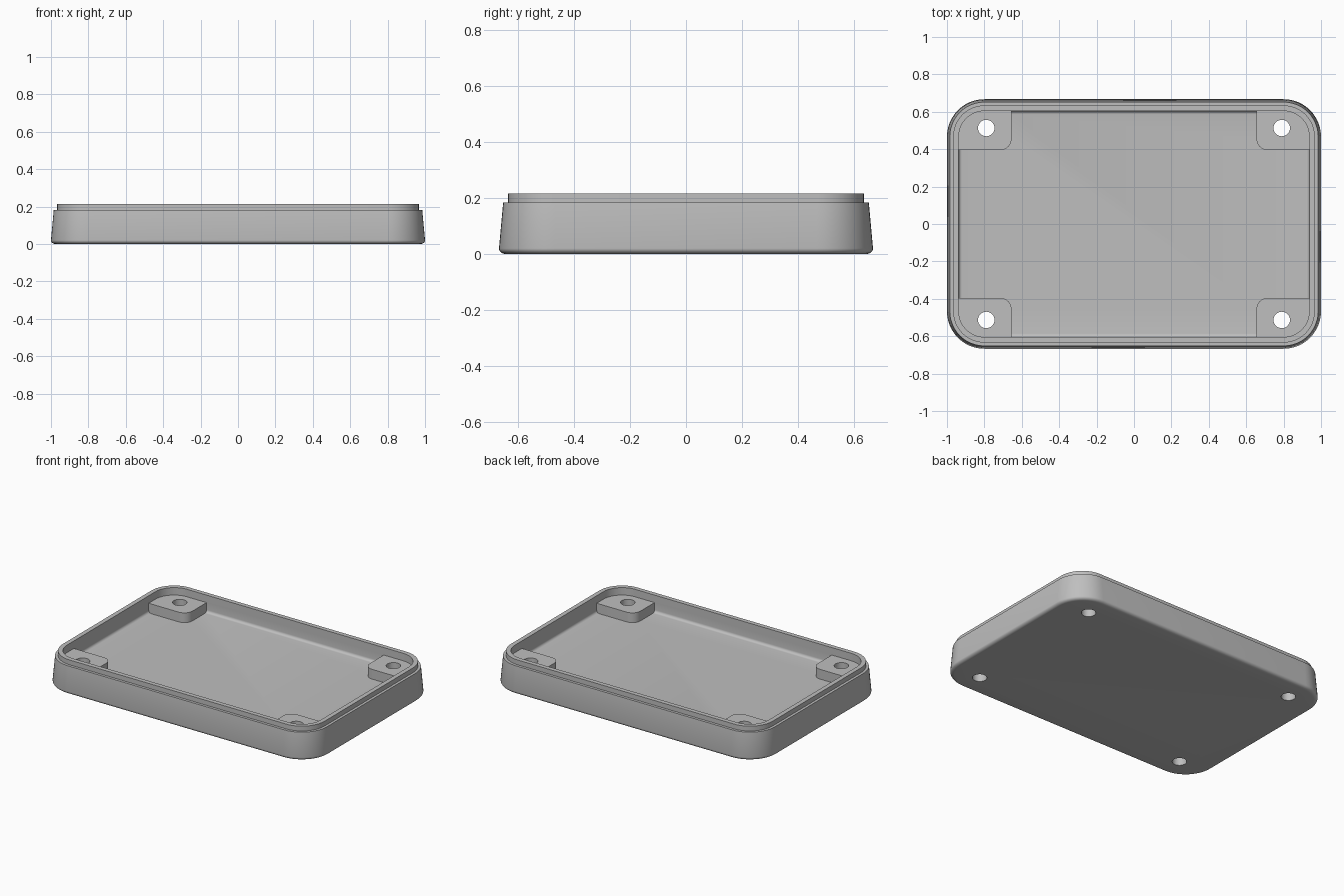
import bpy
import bmesh
import math

if "Cube" in bpy.data.objects:
    bpy.data.objects.remove(bpy.data.objects["Cube"], do_unlink=True)

# One grey plastic
grey = bpy.data.materials.new("grey plastic")
grey.use_nodes = True
colour = (0.52, 0.52, 0.52, 1)
grey.diffuse_color = colour
grey.node_tree.nodes["Principled BSDF"].inputs["Base Color"].default_value = colour

HALF_X, HALF_Y, CORNER = 1.0, 0.667, 0.2
FLOOR, BOSS_TOP = 0.1, 0.165


def arc(cx, cy, r, start, steps):
    """Quarter arc, counter-clockwise."""
    return [(cx + r * math.cos(start + math.pi / 2 * i / steps),
             cy + r * math.sin(start + math.pi / 2 * i / steps))
            for i in range(steps + 1)]


def rounded_outline(inset, steps=12):
    """Outline of the case, moved inward by the inset."""
    r = CORNER - inset
    points = []
    for quarter, (sx, sy) in enumerate([(1, 1), (-1, 1), (-1, -1), (1, -1)]):
        points += arc(sx * (HALF_X - CORNER), sy * (HALF_Y - CORNER), r,
                      quarter * math.pi / 2, steps)
    return points


def loft(name, rings):
    """Skin a stack of (outline, z) rings and cap both ends."""
    bm = bmesh.new()
    loops = [[bm.verts.new((x, y, z)) for x, y in outline] for outline, z in rings]
    for a, b in zip(loops, loops[1:]):
        for i in range(len(a)):
            j = (i + 1) % len(a)
            bm.faces.new((a[i], a[j], b[j], b[i]))
    bm.faces.new(loops[0][::-1])
    bm.faces.new(loops[-1])
    bmesh.ops.recalc_face_normals(bm, faces=bm.faces)
    mesh = bpy.data.meshes.new(name)
    bm.to_mesh(mesh)
    bm.free()
    mesh.materials.append(grey)
    obj = bpy.data.objects.new(name, mesh)
    bpy.context.collection.objects.link(obj)
    return obj


def apply_boolean(target, tool, operation):
    bpy.ops.object.select_all(action="DESELECT")
    bpy.context.view_layer.objects.active = target
    target.select_set(True)
    mod = target.modifiers.new("boolean", "BOOLEAN")
    mod.operation, mod.solver, mod.object = operation, "EXACT", tool
    bpy.ops.object.modifier_apply(modifier=mod.name)
    bpy.data.objects.remove(tool, do_unlink=True)


# Tray wall section, from the underside up over the lip and down to the floor
quarter = [math.pi / 2 * i / 5 for i in range(6)]
section = [(0.025 * (1 - math.sin(a)), 0.02 * (1 - math.cos(a))) for a in quarter]
section += [(0.015, 0.183), (0.033, 0.183), (0.033, 0.215), (0.063, 0.215)]
section += [(0.063 + 0.018 * (1 - math.cos(a)), FLOOR + 0.018 * (1 - math.sin(a)))
            for a in quarter]
tray = loft("tray", [(rounded_outline(inset), z) for inset, z in section])

# Corner screw bosses, each with a rounded inner corner, joined to the tray
for sx in (1, -1):
    for sy in (1, -1):
        x0, y0, x1, y1 = 0.655, 0.395, 0.95, 0.62
        shape = arc(x0 + 0.06, y0 + 0.06, 0.06, math.pi, 8)
        shape += [(x1, y0)]
        shape += arc(x1 - 0.15, y1 - 0.15, 0.15, 0, 8)
        shape += [(x0, y1)]
        shape = [(sx * x, sy * y) for x, y in shape]
        boss = loft("screw_boss", [(shape, FLOOR - 0.03), (shape, BOSS_TOP)])
        apply_boolean(tray, boss, "UNION")

# Screw holes straight through bosses and floor
for sx in (1, -1):
    for sy in (1, -1):
        circle = [(sx * 0.79 + 0.044 * math.cos(math.tau * i / 32),
                   sy * 0.513 + 0.044 * math.sin(math.tau * i / 32)) for i in range(32)]
        cutter = loft("hole_cutter", [(circle, -0.1), (circle, 0.3)])
        cutter.hide_render = True
        apply_boolean(tray, cutter, "DIFFERENCE")

# Smooth curves, crisp edges
bpy.ops.object.select_all(action="DESELECT")
bpy.context.view_layer.objects.active = tray
tray.select_set(True)
bpy.ops.object.shade_smooth_by_angle(angle=math.radians(35))
